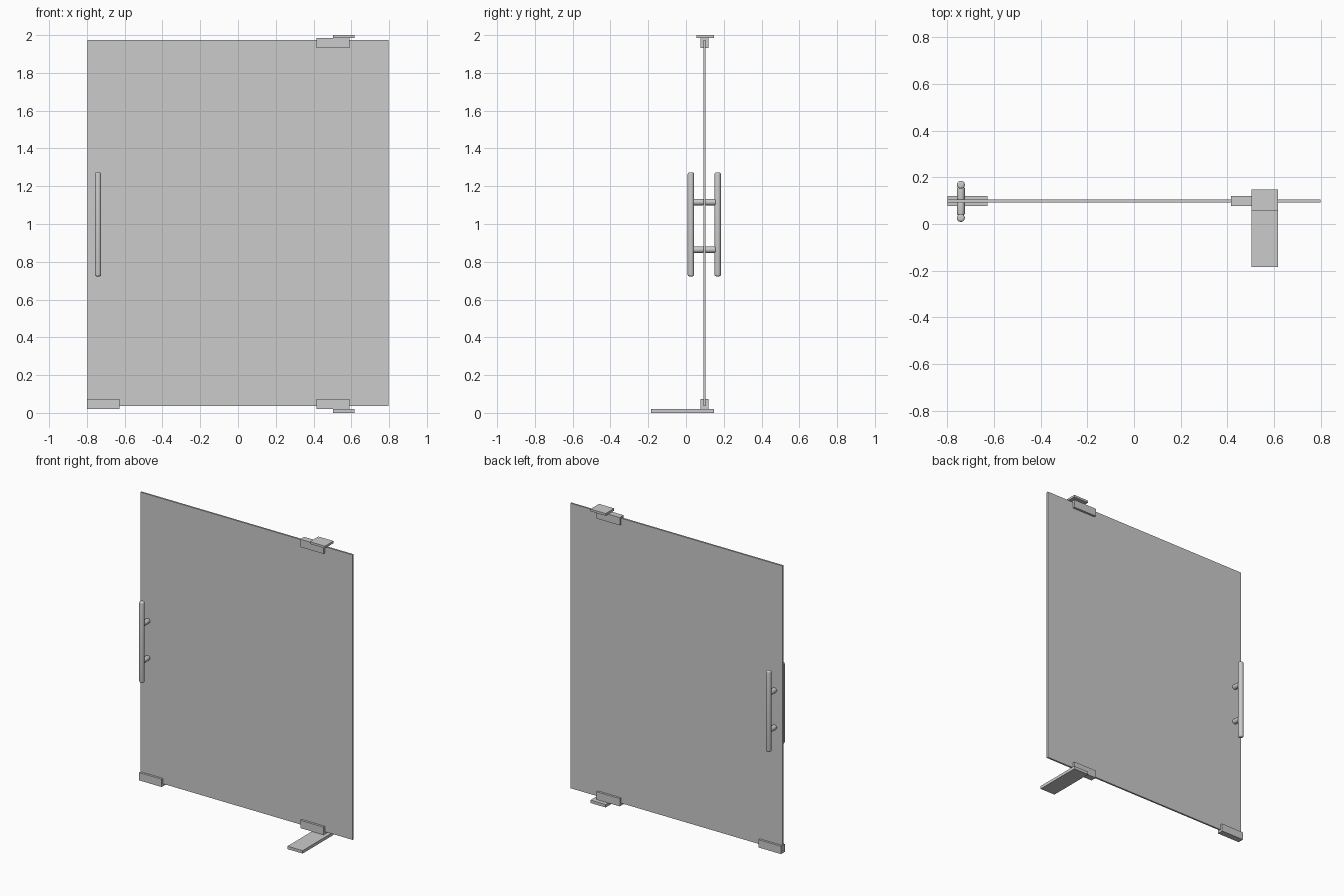
import bpy, bmesh, math
from mathutils import Matrix

if "Cube" in bpy.data.objects:
    bpy.data.objects.remove(bpy.data.objects["Cube"])

Y = 0.098          # centre plane of the pane
T = 0.006          # half thickness of the pane


def make(name, bm):
    bmesh.ops.recalc_face_normals(bm, faces=bm.faces)
    me = bpy.data.meshes.new(name)
    bm.to_mesh(me)
    bm.free()
    ob = bpy.data.objects.new(name, me)
    bpy.context.collection.objects.link(ob)
    return ob


def box(name, lo, hi):
    bm = bmesh.new()
    bmesh.ops.create_cube(bm, size=1)
    for v in bm.verts:
        v.co = [lo[i] + (v.co[i] + 0.5) * (hi[i] - lo[i]) for i in range(3)]
    return make(name, bm)


def rod(name, centre, radius, length, axis, bevel):
    bm = bmesh.new()
    m = Matrix.Translation(centre)
    if axis == 'Y':
        m = m @ Matrix.Rotation(math.pi / 2, 4, 'X')
    bmesh.ops.create_cone(bm, cap_ends=True, segments=32, radius1=radius,
                          radius2=radius, depth=length, matrix=m)
    rims = [e for e in bm.edges if any(len(f.verts) > 4 for f in e.link_faces)]
    bmesh.ops.bevel(bm, geom=rims, offset=bevel, segments=4, profile=0.5, affect='EDGES')
    ob = make(name, bm)
    bpy.context.view_layer.objects.active = ob
    ob.select_set(True)
    bpy.ops.object.shade_smooth_by_angle(angle=math.radians(40))
    ob.select_set(False)
    return ob


def clamp(name, x0, x1, outer, seat, inner):
    # U-shaped channel gripping the pane edge
    w = 0.021
    prof = [(-w, outer), (w, outer), (w, inner), (T, inner),
            (T, seat), (-T, seat), (-T, inner), (-w, inner)]
    bm = bmesh.new()
    face = bm.faces.new([bm.verts.new((x0, Y + y, z)) for y, z in prof])
    ext = bmesh.ops.extrude_face_region(bm, geom=[face], use_keep_orig=True)
    for v in ext['geom']:
        if isinstance(v, bmesh.types.BMVert):
            v.co.x = x1
    return make(name, bm)


# Door pane
box("glass_pane", (-0.798, Y - T, 0.036), (0.798, Y + T, 1.975))

# Edge clamps
clamp("lower_lock_clamp", -0.799, -0.628, 0.02, 0.036, 0.073)
clamp("lower_pivot_clamp", 0.415, 0.59, 0.02, 0.036, 0.073)
clamp("upper_pivot_clamp", 0.415, 0.59, 1.985, 1.975, 1.932)

# Floor and ceiling plates
box("floor_plate", (0.502, -0.185, 0.0), (0.616, 0.147, 0.02))
box("ceiling_plate", (0.502, 0.055, 1.985), (0.616, 0.147, 2.0))

# Pull handles, one on each side, with two stand-offs
HX, HR, HY = -0.741, 0.017, 0.071
for side, s in (("front", -1), ("back", 1)):
    rod(f"{side}_handle_bar", (HX, Y - 0.001 + s * HY, 0.998), HR, 0.55, 'Z', 0.009)
    for level, z in (("lower", 0.864), ("upper", 1.116)):
        rod(f"{side}_{level}_standoff", (HX, Y + s * 0.032, z), 0.017, 0.054, 'Y', 0.005)
